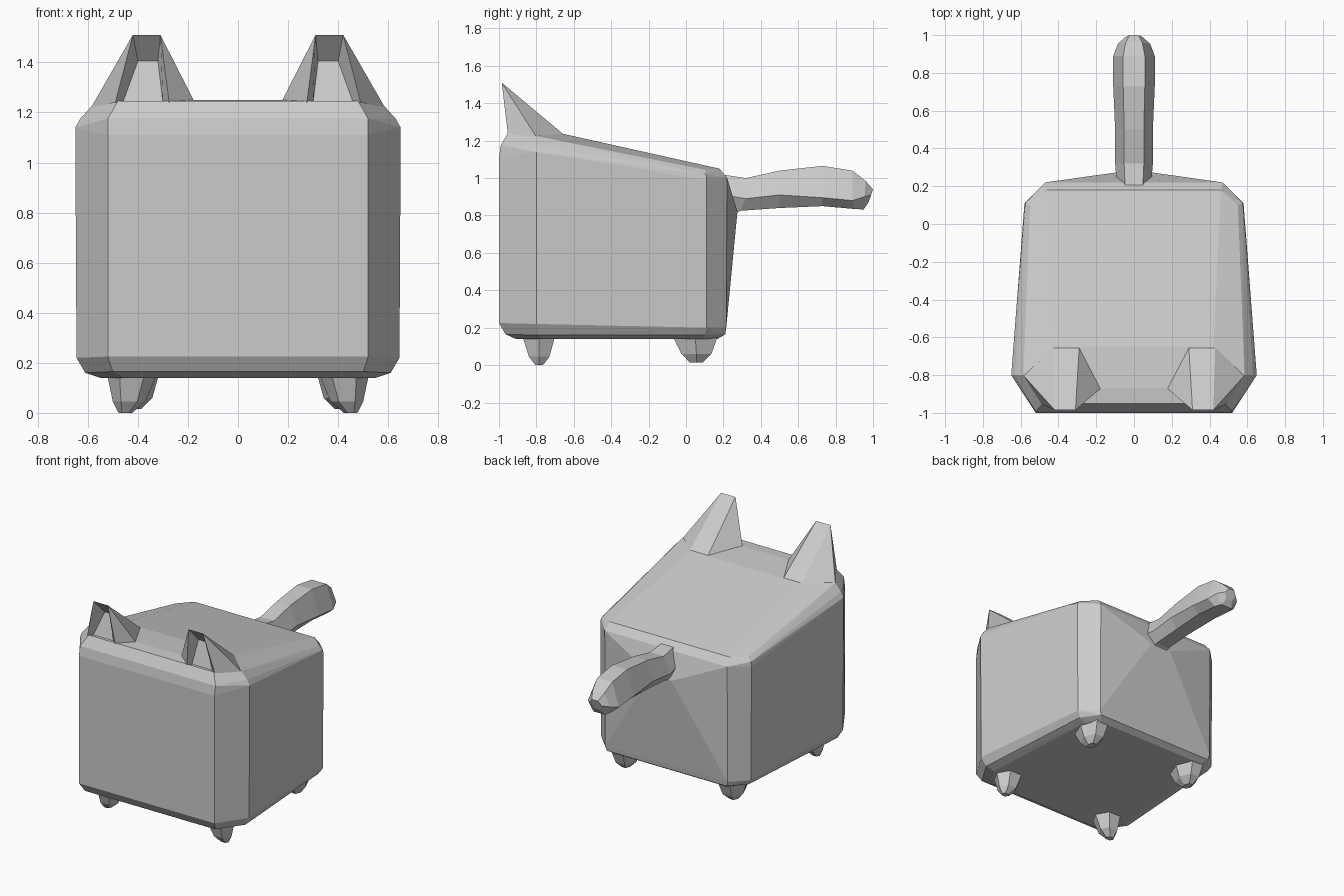
import bpy, bmesh, math

if "Cube" in bpy.data.objects:
    bpy.data.objects.remove(bpy.data.objects["Cube"])

def finish(name, bm, mirror=False):
    bmesh.ops.recalc_face_normals(bm, faces=bm.faces)
    me = bpy.data.meshes.new(name)
    bm.to_mesh(me)
    bm.free()
    ob = bpy.data.objects.new(name, me)
    bpy.context.collection.objects.link(ob)
    if mirror:
        mod = ob.modifiers.new("Mirror", 'MIRROR')
        mod.use_mirror_merge = False
    return ob

def loft(name, rings, mirror=False):
    bm = bmesh.new()
    rows = [[bm.verts.new(p) for p in r] for r in rings]
    n = len(rows[0])
    for a, b in zip(rows, rows[1:]):
        for i in range(n):
            j = (i + 1) % n
            bm.faces.new((a[i], a[j], b[j], b[i]))
    bm.faces.new(rows[0])
    bm.faces.new(rows[-1])
    return finish(name, bm, mirror)

# Body: chamfered box with a sloping top, as the hull of half-width corner levels
levels = [
    [(.45, -.91, .14), (.55, -.78, .14), (.50, .09, .14), (.43, .17, .14)],
    [(.50, -.965, .165), (.61, -.79, .16), (.55, .10, .16), (.46, .21, .165)],
    [(.52, -1, .225), (.645, -.8, .22), (.575, .11, .20), (.47, .215, .20)],
    [(.52, -1, 1.11), (.65, -.8, 1.14), (.58, .11, .99), (.47, .22, 1.0)],
    [(.52, -.99, 1.175), (.63, -.8, 1.175), (.575, .11, 1.02)],
    [(.48, -.95, 1.245), (.585, -.8, 1.225), (.55, .10, 1.045), (.46, .18, 1.05)],
    [(.20, -.87, 1.25), (.42, -.65, 1.235), (.08, .275, .82)],
]
bm = bmesh.new()
for level in levels:
    for x, y, z in level:
        bm.verts.new((x, y, z))
        bm.verts.new((-x, y, z))
res = bmesh.ops.convex_hull(bm, input=bm.verts)
inside = [g for g in res["geom_interior"] if isinstance(g, bmesh.types.BMVert)]
bmesh.ops.delete(bm, geom=inside, context='VERTS')
bmesh.ops.dissolve_limit(bm, angle_limit=math.radians(2), verts=bm.verts, edges=bm.edges)
finish("body", bm)

# Ears: hollow-fronted wedges with a clipped tip
pts = {
    "tip_in": (.31, -.985, 1.51), "tip_out": (.42, -.985, 1.51),
    "back_in": (.29, -.65, 1.23), "back_out": (.43, -.65, 1.23),
    "side_in": (.175, -.87, 1.245), "side_out": (.587, -.8, 1.22),
    "front_in": (.275, -.953, 1.24), "front_out": (.49, -.953, 1.24),
    "panel_in": (.32, -.89, 1.405), "panel_out": (.40, -.89, 1.405),
    "foot_in": (.30, -.935, 1.24), "foot_out": (.46, -.935, 1.24),
}
bm = bmesh.new()
v = {k: bm.verts.new(p) for k, p in pts.items()}
bm.faces.new([v[k] for k in ("tip_in", "tip_out", "back_out", "back_in")])
bm.faces.new([v[k] for k in ("tip_in", "panel_in", "panel_out", "tip_out")])
bm.faces.new([v[k] for k in ("panel_in", "foot_in", "foot_out", "panel_out")])
for s in ("_in", "_out"):
    for names in (("tip", "back", "side"), ("tip", "side", "front"),
                  ("tip", "front", "foot", "panel")):
        bm.faces.new([v[k + s] for k in names])
finish("ears", bm, mirror=True)

# Tail handle: hexagonal sections (y top, y side, y bottom, z top, z side, z bottom, half-width)
sections = [
    (.19, .20, .24, 1.02, .91, .80, .09),
    (.32, .32, .29, 1.00, .89, .825, .10),
    (.50, .50, .50, 1.04, .91, .84, .10),
    (.73, .73, .73, 1.065, .895, .85, .11),
    (.89, .89, .90, 1.04, .88, .835, .11),
    (.96, .955, .95, .985, .90, .832, .085),
    (1.0, .99, .975, .94, .91, .87, .045),
]
rings = []
for yt, ys, yb, zt, zs, zb, w in sections:
    h = w * .52
    rings.append([(h, yt, zt), (w, ys, zs), (h, yb, zb),
                  (-h, yb, zb), (-w, ys, zs), (-h, yt, zt)])
loft("tail", rings)

# Feet: short tapering six-sided stubs, (cx, cy, z, rx, ry)
def foot(name, rows):
    rings = [[(cx + rx * math.cos(a * math.pi / 3), cy + ry * math.sin(a * math.pi / 3) / .866, z)
              for a in range(6)] for cx, cy, z, rx, ry in rows]
    loft(name, rings, mirror=True)

foot("front_feet", [(.425, -.787, .16, .10, .09), (.425, -.787, .14, .095, .083),
                    (.435, -.785, .045, .065, .055), (.45, -.785, 0, .027, .02)])
foot("back_feet", [(.41, .05, .16, .10, .125), (.41, .05, .14, .09, .115),
                   (.41, .056, .06, .068, .08), (.415, .055, .015, .027, .035)])
